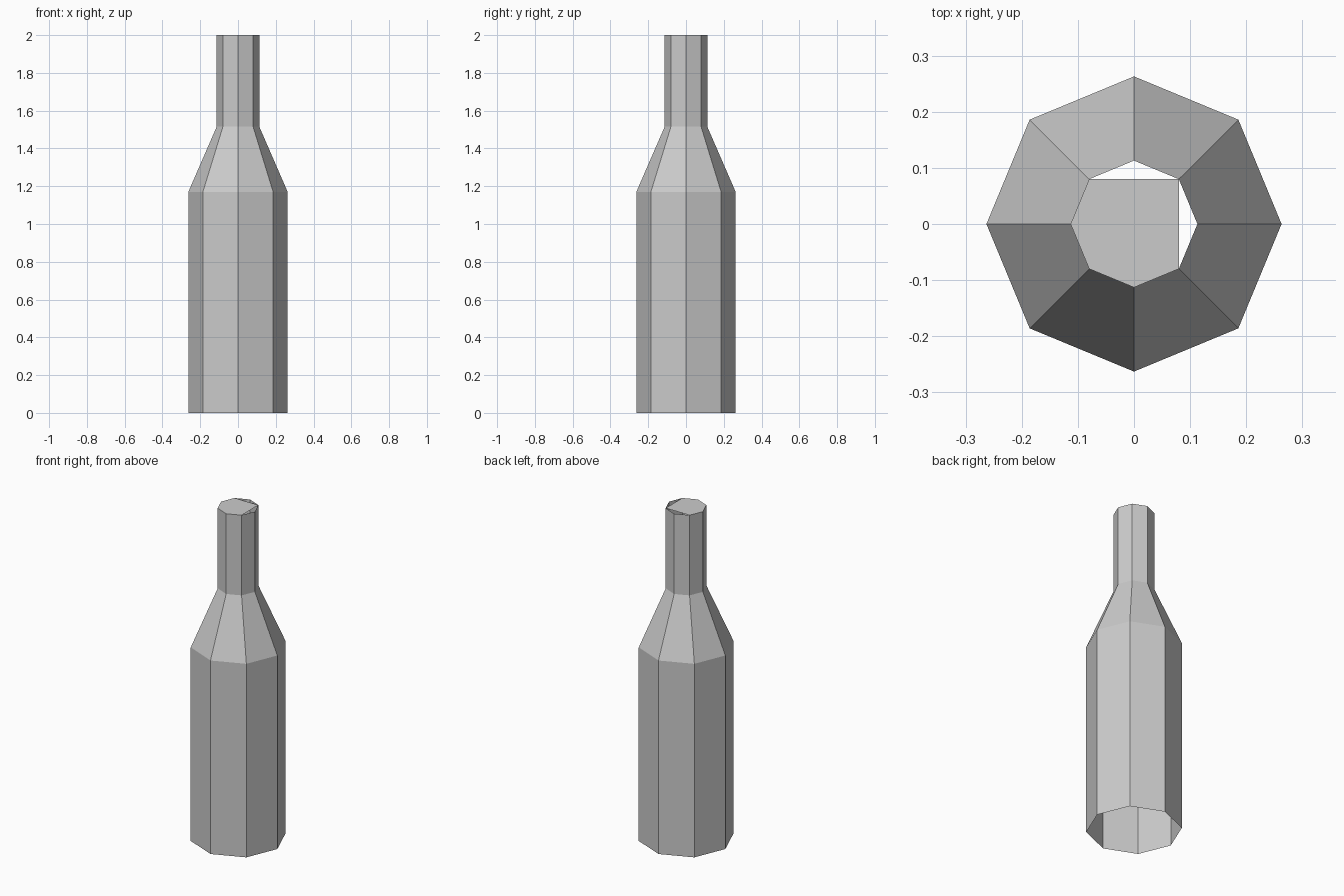
import bpy, bmesh
from math import cos, sin, pi

cube = bpy.data.objects.get("Cube")
if cube:
    bpy.data.objects.remove(cube, do_unlink=True)

SIDES = 8
# Radius and height of each ring, bottom to top
PROFILE = [(0.263, 0), (0.263, 1.17), (0.113, 1.515), (0.113, 2)]


def make_material(name, colour):
    mat = bpy.data.materials.new(name)
    mat.use_nodes = True
    mat.diffuse_color = colour
    mat.node_tree.nodes["Principled BSDF"].inputs["Base Color"].default_value = colour
    return mat


def make_object(name, bm, mat):
    mesh = bpy.data.meshes.new(name)
    bm.to_mesh(mesh)
    bm.free()
    mesh.materials.append(mat)
    obj = bpy.data.objects.new(name, mesh)
    bpy.context.scene.collection.objects.link(obj)
    return obj


def ring(bm, radius, z):
    angles = [2 * pi * i / SIDES for i in range(SIDES)]
    return [bm.verts.new((radius * cos(a), radius * sin(a), z)) for a in angles]


grey = make_material("plain grey", (0.6, 0.6, 0.6, 1))

# Bottle: eight-sided shell, open underneath
bm = bmesh.new()
rings = [ring(bm, r, z) for r, z in PROFILE]
for low, high in zip(rings, rings[1:]):
    for i in range(SIDES):
        j = (i + 1) % SIDES
        bm.faces.new((low[i], low[j], high[j], high[i]))

# Mouth cap: skips the +x and +y corners, leaving two slits
bm.faces.new([v for i, v in enumerate(rings[-1]) if i not in (0, 2)])
make_object("bottle", bm, grey)
